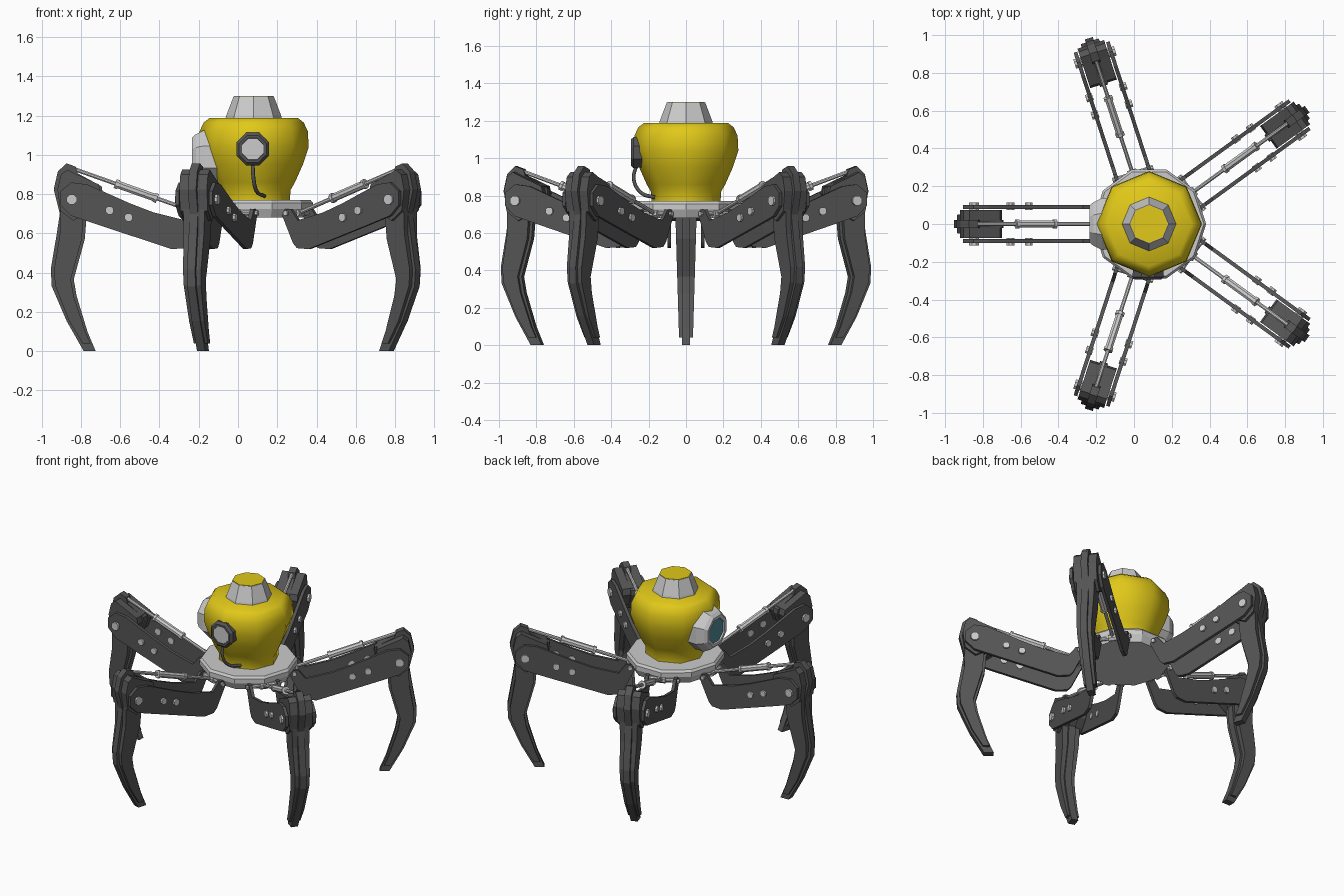
import bpy, bmesh
from math import sin, cos, pi, radians
from mathutils import Matrix, Vector

if "Cube" in bpy.data.objects:
    bpy.data.objects.remove(bpy.data.objects["Cube"])

CENTRE = Matrix.Translation((0.08, 0, 0))


def material(name, rgb):
    m = bpy.data.materials.new(name)
    m.diffuse_color = (*rgb, 1)
    m.use_nodes = True
    m.node_tree.nodes["Principled BSDF"].inputs["Base Color"].default_value = m.diffuse_color
    return m


YELLOW = material("yellow paint", (0.75, 0.58, 0.01))
DARK = material("dark metal", (0.09, 0.09, 0.09))
GLASS = material("teal glass", (0.08, 0.25, 0.32))


def finish(name, bm, mat=None, matrix=CENTRE, smooth=None):
    bmesh.ops.recalc_face_normals(bm, faces=bm.faces)
    me = bpy.data.meshes.new(name)
    bm.to_mesh(me)
    bm.free()
    ob = bpy.data.objects.new(name, me)
    bpy.context.collection.objects.link(ob)
    ob.matrix_world = matrix
    if mat:
        me.materials.append(mat)
    if smooth:
        bpy.ops.object.select_all(action='DESELECT')
        ob.select_set(True)
        bpy.context.view_layer.objects.active = ob
        bpy.ops.object.shade_smooth_by_angle(angle=radians(smooth))
    return ob


def lathe(bm, profile, n, m=Matrix(), turn=0.0):
    """Capped n-sided solid of (radius, height) pairs."""
    rings = []
    for r, h in profile:
        rings.append([bm.verts.new(m @ Vector((r * cos(turn + 2 * pi * i / n),
                                               r * sin(turn + 2 * pi * i / n), h))) for i in range(n)])
    for a, b in zip(rings, rings[1:]):
        for i in range(n):
            j = (i + 1) % n
            bm.faces.new((a[i], a[j], b[j], b[i]))
    bm.faces.new(rings[0][::-1])
    bm.faces.new(rings[-1])


def rod(bm, a, b, r, n=8):
    a, b = Vector(a), Vector(b)
    d = b - a
    m = Matrix.Translation(a) @ d.to_track_quat('Z', 'Y').to_matrix().to_4x4()
    lathe(bm, [(r, 0), (r, d.length)], n, m, pi / n)


def prism(bm, profile, lo, hi):
    """Side profile (x, z) extruded across y; lo and hi give y for a height."""
    a = [bm.verts.new((x, lo(z), z)) for x, z in profile]
    b = [bm.verts.new((x, hi(z), z)) for x, z in profile]
    bm.faces.new(a)
    bm.faces.new(b[::-1])
    for i in range(len(a)):
        j = (i + 1) % len(a)
        bm.faces.new((a[i], b[i], b[j], a[j]))


def block(bm, profile, lo, hi):
    prism(bm, profile, lambda z: lo, lambda z: hi)


def lathe_part(name, profile, n, mat=None, m=Matrix(), turn=0.0, smooth=None):
    bm = bmesh.new()
    lathe(bm, profile, n, m, turn)
    return finish(name, bm, mat, CENTRE, smooth)


# Hull
lathe_part("base_plate", [(.28, .68), (.302, .725), (.302, .755), (.29, .77)], 10)
lathe_part("hull", [(.185, .765), (.187, .82), (.21, .86), (.25, .95), (.28, 1.04), (.276, 1.12),
                    (.255, 1.165), (.225, 1.188)], 8, YELLOW, smooth=50)
lathe_part("neck", [(.145, 1.18), (.14, 1.2), (.103, 1.297)], 8)
lathe_part("neck_cap", [(.1, 1.29), (.1, 1.3)], 8, YELLOW)

# Window on the left side
left = Matrix.Translation((0, 0, .99)) @ Matrix.Rotation(-pi / 2, 4, 'Y')
lathe_part("window_frame", [(.145, .17), (.148, .25), (.125, .295), (.105, .315),
                            (.085, .315), (.08, .3)], 8, None, left, pi / 8)
lathe_part("window_glass", [(.083, .29), (.083, .306)], 8, GLASS, left, pi / 8)

# Round intake on the front with its cable
front = Matrix.Translation((-.005, 0, 1.03)) @ Matrix.Rotation(pi / 2, 4, 'X')
lathe_part("intake_ring", [(.085, .22), (.09, .28), (.075, .295), (.06, .295), (.058, .287)],
           8, DARK, front, pi / 8)
lathe_part("intake_face", [(.06, .27), (.06, .29)], 8, None, front, pi / 8)
curve = bpy.data.curves.new("intake_cable", 'CURVE')
curve.dimensions = '3D'
curve.bevel_depth = .01
curve.bevel_resolution = 1
curve.resolution_u = 4
path = [(.075, -.265, .96), (.078, -.28, .89), (.095, -.24, .815), (.135, -.165, .79)]
spline = curve.splines.new('BEZIER')
spline.bezier_points.add(len(path) - 1)
for p, co in zip(spline.bezier_points, path):
    p.co = co
    p.handle_left_type = p.handle_right_type = 'AUTO'
curve.materials.append(DARK)
bpy.context.collection.objects.link(bpy.data.objects.new("intake_cable", curve))

# Leg profiles: distance out from the hull centre, height
KNEE = [(.988, .70), (1.019, .824), (.998, .916), (.953, .957), (.907, .94), (.897, .906),
        (.775, .84), (.77, .81), (.80, .733), (.851, .69)]
SHIN = [(.861, .57), (.917, .366), (.902, .28), (.846, .097), (.805, 0), (.866, 0),
        (.953, .153), (1.029, .33), (1.034, .417), (1.004, .595)]
SHIN_SIDE = [(.985, .80), (.86, .80), (.876, .57), (.932, .366), (.917, .28), (.858, .1), (.832, .04),
             (.872, .04), (.94, .153), (1.012, .335), (1.017, .417), (.988, .595)]
CHEEK = [(.985, .715), (1.0, .824), (.982, .90), (.95, .925), (.91, .905), (.79, .85),
         (.78, .81), (.81, .735), (.87, .69), (.92, .665)]
THIGH = [(.245, .705), (.26, .725), (.305, .725), (.35, .667), (.51, .707), (.63, .753), (.77, .815),
         (.85, .85), (.93, .86), (.985, .815), (.985, .745), (.93, .69), (.80, .646),
         (.417, .52), (.345, .525), (.32, .55)]


def build_leg():
    # Claw: narrow core, tapering side plates and a wide knee
    bm = bmesh.new()
    block(bm, KNEE + SHIN, -.022, .022)
    prism(bm, SHIN_SIDE, lambda z: -.036 - .03 * z, lambda z: .036 + .03 * z)
    block(bm, CHEEK, -.074, .074)
    parts = [finish("leg_claw", bm, DARK)]
    # Thigh: a pair of side plates
    bm = bmesh.new()
    for lo in (-.1, .08):
        block(bm, THIGH, lo, lo + .02)
    parts.append(finish("leg_thigh", bm, DARK))
    # Bolts and hip axle
    bm = bmesh.new()
    for x, z, r in ((.927, .773, .028), (.734, .717, .022), (.637, .682, .022), (.28, .703, .014)):
        for s in (-1, 1):
            rod(bm, (x, s * .075, z), (x, s * .113, z), r)
    rod(bm, (.28, -.1, .703), (.28, .1, .703), .012)
    parts.append(finish("leg_bolts", bm, smooth=40))
    # Piston from hip to knee top
    bm = bmesh.new()
    a, b = Vector((.28, 0, .703)), Vector((.92, 0, .93))
    rod(bm, a, b, .011)
    rod(bm, a.lerp(b, .33), a.lerp(b, .66), .021)
    for t in (.33, .64):
        rod(bm, a.lerp(b, t), a.lerp(b, t + .025), .026)
    rod(bm, (.28, -.025, .703), (.28, .025, .703), .024)
    parts.append(finish("leg_piston", bm, smooth=40))
    return parts


# Five legs around the hull, one pointing left
leg = build_leg()
for k in range(5):
    place = CENTRE @ Matrix.Rotation(pi + k * 2 * pi / 5, 4, 'Z')
    for part in leg:
        ob = part
        if k:
            ob = part.copy()
            ob.name = f"{part.name}_{k + 1}"
            bpy.context.collection.objects.link(ob)
        ob.matrix_world = place
